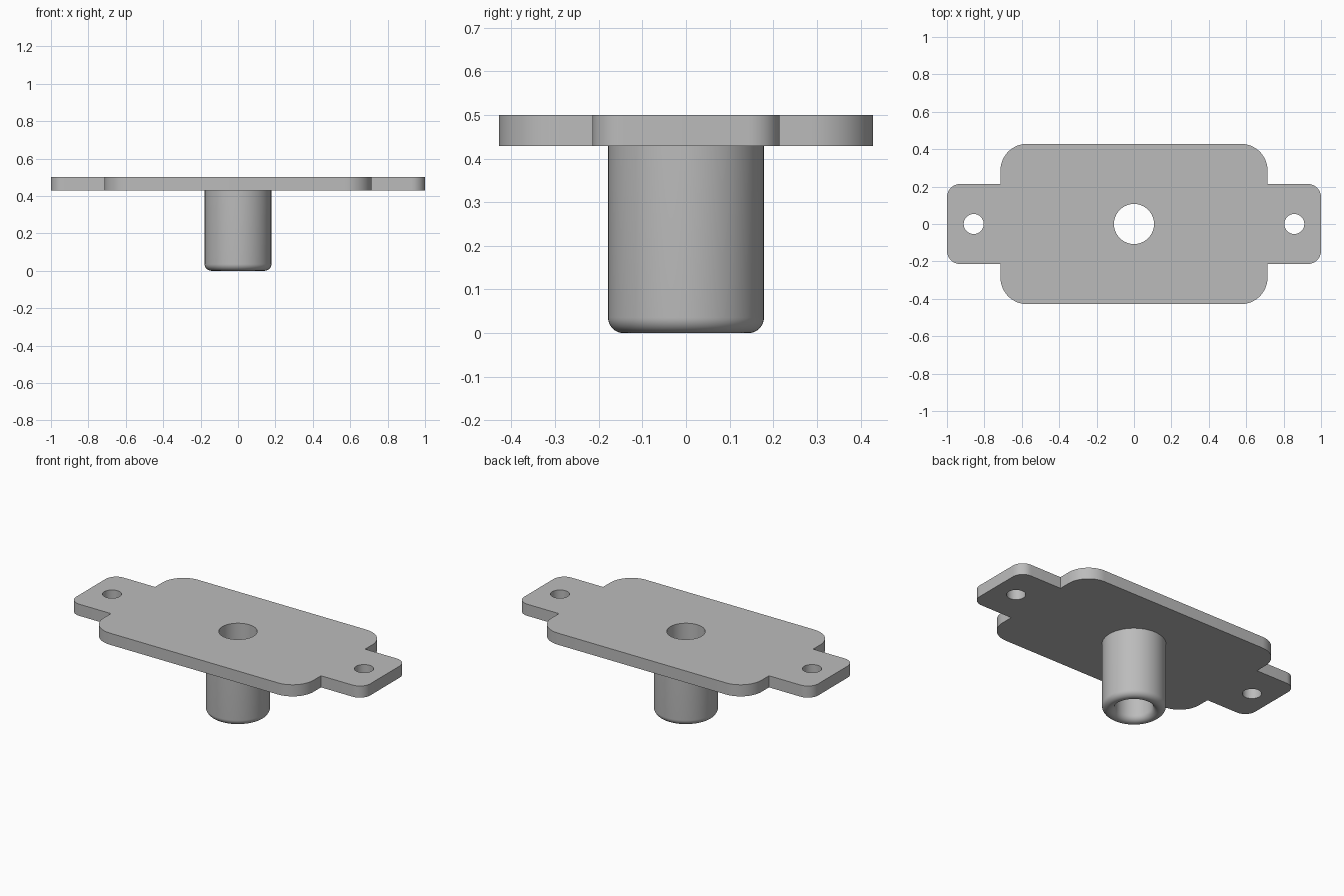
import bpy, bmesh
from math import sin, cos, pi, radians
from mathutils import Vector, Matrix

if "Cube" in bpy.data.objects:
    bpy.data.objects.remove(bpy.data.objects["Cube"], do_unlink=True)

U = 1 / 14          # one design unit
HEIGHT, PLATE = 7 * U, 1 * U
BORE, WALL = 1.5 * U, 1 * U

grey = bpy.data.materials.new("plain grey")
grey.use_nodes = True
grey.diffuse_color = (0.5, 0.5, 0.5, 1)
grey.node_tree.nodes["Principled BSDF"].inputs["Base Color"].default_value = (0.5, 0.5, 0.5, 1)


def finish(name, bm):
    bmesh.ops.recalc_face_normals(bm, faces=bm.faces)
    mesh = bpy.data.meshes.new(name)
    bm.to_mesh(mesh)
    bm.free()
    mesh.materials.append(grey)
    obj = bpy.data.objects.new(name, mesh)
    bpy.context.collection.objects.link(obj)
    bpy.ops.object.select_all(action='DESELECT')
    obj.select_set(True)
    bpy.context.view_layer.objects.active = obj
    bpy.ops.object.shade_smooth_by_angle(angle=radians(30))
    return obj


def arc(cx, cy, r, start, sweep, steps):
    return [(cx + r * cos(start + sweep * i / steps), cy + r * sin(start + sweep * i / steps))
            for i in range(steps + 1)]


def circle(cx, r, steps=64):
    return arc(cx, 0, r, 0, 2 * pi, steps)[:-1]


# Mounting plate: rounded body with a narrower ear at each end, and three holes
def plate_outline():
    body_x, body_y, body_r = 10 * U, 6 * U, 2 * U
    ear_x, ear_y, ear_r = 14 * U, 3 * U, 1 * U
    quarter = arc(ear_x - ear_r, ear_y - ear_r, ear_r, 0, pi / 2, 12)
    quarter += [(body_x, ear_y)]
    quarter += arc(body_x - body_r, body_y - body_r, body_r, 0, pi / 2, 16)
    half = quarter + [(-x, y) for x, y in reversed(quarter)]
    return half + [(-x, -y) for x, y in half]


bm = bmesh.new()
edges = []
for loop in (plate_outline(), circle(0, BORE), circle(12 * U, 0.75 * U), circle(-12 * U, 0.75 * U)):
    verts = [bm.verts.new((x, y, HEIGHT - PLATE)) for x, y in loop]
    edges += [bm.edges.new((a, b)) for a, b in zip(verts, verts[1:] + verts[:1])]
bmesh.ops.triangle_fill(bm, use_beauty=True, use_dissolve=False, edges=edges, normal=(0, 0, 1))
top = bmesh.ops.extrude_face_region(bm, geom=bm.faces[:], use_keep_orig=True)
bmesh.ops.translate(bm, vec=(0, 0, PLATE),
                    verts=[g for g in top["geom"] if isinstance(g, bmesh.types.BMVert)])
finish("mounting_plate", bm)

# Hollow sleeve below the plate, with a fully rounded lower rim
bm = bmesh.new()
lip = WALL / 2
profile = [(BORE, HEIGHT - PLATE)] + arc(BORE + lip, lip, lip, pi, pi, 20) + [(BORE + WALL, HEIGHT - PLATE)]
verts = [bm.verts.new((r, 0, z)) for r, z in profile]
geom = verts + [bm.edges.new(pair) for pair in zip(verts, verts[1:])]
bmesh.ops.spin(bm, geom=geom, cent=(0, 0, 0), axis=(0, 0, 1), angle=2 * pi, steps=64, use_merge=True)
bmesh.ops.remove_doubles(bm, verts=bm.verts, dist=1e-5)
finish("sleeve", bm)
